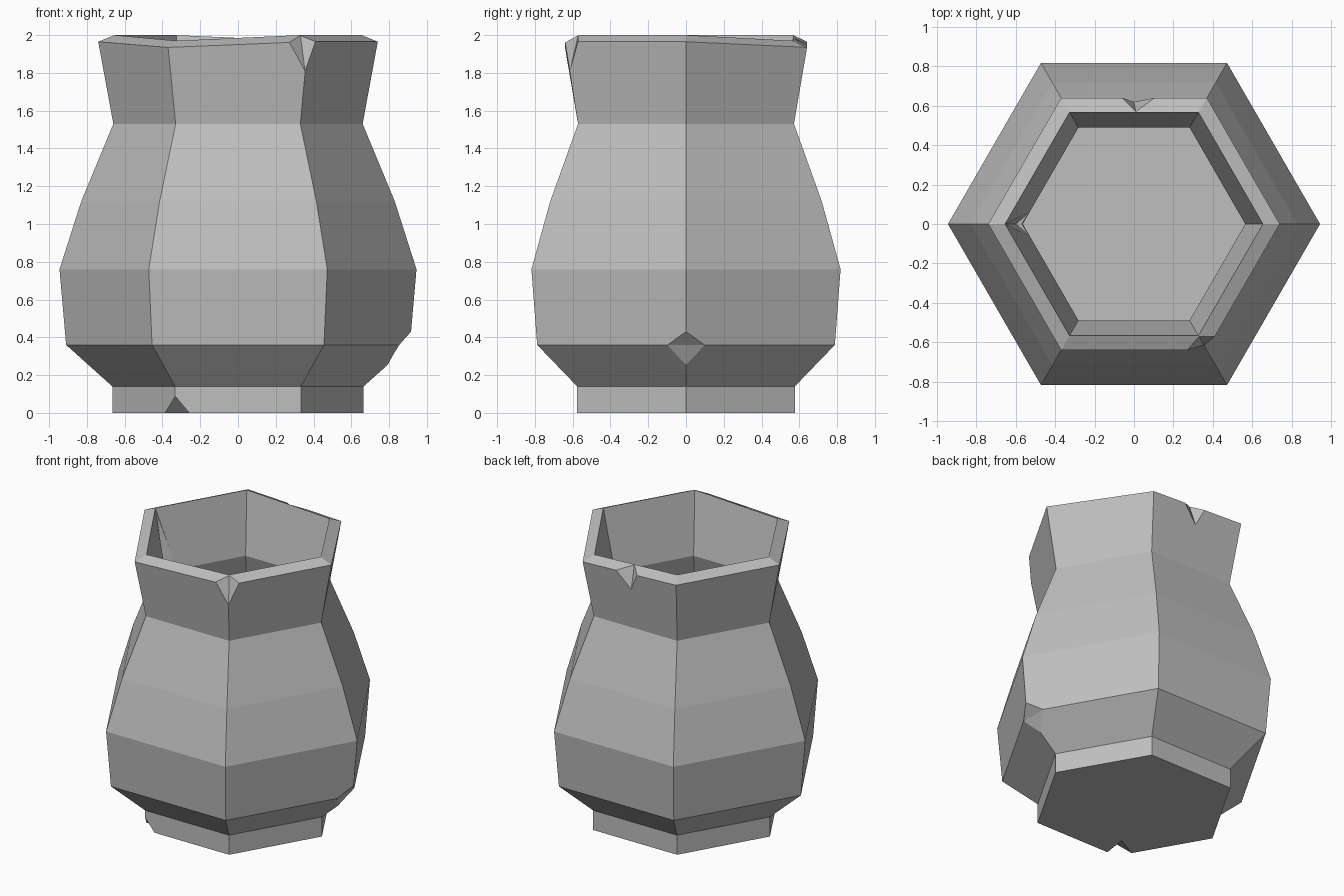
import bpy, bmesh
from math import sin, cos, pi

cube = bpy.data.objects.get("Cube")
if cube:
    bpy.data.objects.remove(cube, do_unlink=True)

clay = bpy.data.materials.new("grey clay")
clay.use_nodes = True
clay.diffuse_color = (0.52, 0.52, 0.52, 1)
clay.node_tree.nodes["Principled BSDF"].inputs["Base Color"].default_value = clay.diffuse_color

SIDES = 6
# Profile (corner radius, height): outside from foot to rim, then down the inside
PROFILE = [(.665, 0), (.665, .14), (.91, .36), (.945, .76), (.83, 1.12), (.66, 1.53),
           (.74, 1.965), (.655, 2.0),
           (.565, 1.57), (.73, 1.12), (.85, .76), (.81, .42), (.57, .2)]
WORN_CORNERS = (1, 4)   # rim corners that sit slightly lower


def make_object(name, bm):
    bmesh.ops.recalc_face_normals(bm, faces=bm.faces)
    mesh = bpy.data.meshes.new(name)
    bm.to_mesh(mesh)
    bm.free()
    mesh.materials.append(clay)
    obj = bpy.data.objects.new(name, mesh)
    bpy.context.collection.objects.link(obj)
    return obj


# Hollow six-sided body
bm = bmesh.new()
rings = []
for r, z in PROFILE:
    ring = []
    for i in range(SIDES):
        a = 2 * pi * i / SIDES
        drop = .03 if z > 1.9 and i in WORN_CORNERS else 0
        ring.append(bm.verts.new((r * cos(a), r * sin(a), z - drop)))
    rings.append(ring)
for low, high in zip(rings, rings[1:]):
    for i in range(SIDES):
        j = (i + 1) % SIDES
        bm.faces.new((low[i], low[j], high[j], high[i]))
bm.faces.new(rings[0])
bm.faces.new(rings[-1])
vase = make_object("vase_body", bm)

# Chips broken out of the corners and edges, each a small convex cutter
CHIPS = {
    "rim_corner_chip": [(.27, -.64, 1.964), (.41, -.571, 1.966), (.355, -.615, 1.81),
                        (.33, -.57, 2.002), (.45, -.78, 2.1), (.4, -.7, 1.8)],
    "rim_back_chip": [(-.07, .645, 1.97), (.12, .645, 1.96), (0, .62, 1.83),
                      (.01, .565, 2.0), (.02, .75, 2.1), (.01, .75, 1.83)],
    "rim_inner_chip": [(-.66, 0, 2.0), (-.53, .06, 1.58), (-.53, -.06, 1.58),
                       (-.6, 0, 1.6), (-.5, 0, 2.0)],
    "belly_chip": [(.917, 0, .43), (.79, 0, .25), (.85, .1, .36), (.85, -.1, .36),
                   (1.0, 0, .36)],
    "foot_chip": [(-.395, -.475, -.01), (-.25, -.58, -.01), (-.335, -.58, .09),
                  (-.22, -.38, -.01), (-.42, -.73, -.01)],
}
for name, points in CHIPS.items():
    bm = bmesh.new()
    for p in points:
        bm.verts.new(p)
    hull = bmesh.ops.convex_hull(bm, input=bm.verts)
    loose = [v for v in bm.verts if not v.link_faces]
    bmesh.ops.delete(bm, geom=loose, context='VERTS')
    cutter = make_object(name + "_cutter", bm)
    cutter.hide_render = True
    cutter.hide_viewport = True
    mod = vase.modifiers.new(name, 'BOOLEAN')
    mod.operation = 'DIFFERENCE'
    mod.solver = 'EXACT'
    mod.object = cutter
